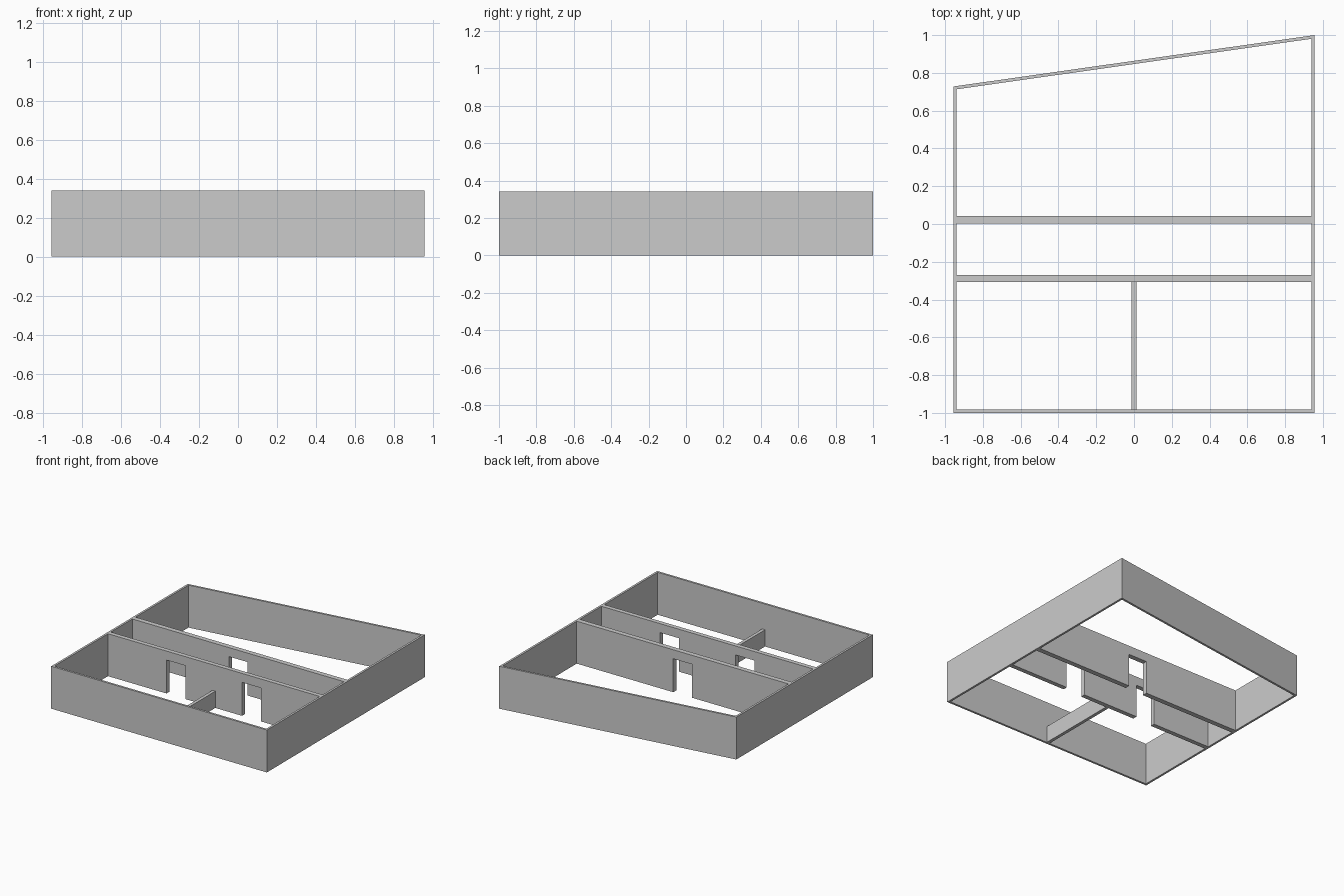
import bpy
import bmesh

cube = bpy.data.objects.get("Cube")
if cube:
    bpy.data.objects.remove(cube, do_unlink=True)

HEIGHT = 0.34
LOW_HEIGHT = 0.134
DOOR_HEIGHT = 0.268
HALF_W = 0.956
WALL = 0.017
INNER = HALF_W - WALL

grey = bpy.data.materials.new("plain grey")
grey.use_nodes = True
grey.diffuse_color = (0.6, 0.6, 0.6, 1)
for node in grey.node_tree.nodes:
    if node.type == 'BSDF_PRINCIPLED':
        node.inputs["Base Color"].default_value = grey.diffuse_color


def slab(name, outline, thickness, rim=0):
    """Thicken a flat outline along its normal; a rim leaves only a border."""
    bm = bmesh.new()
    face = bm.faces.new([bm.verts.new(p) for p in outline])
    bm.normal_update()
    if rim:
        bmesh.ops.inset_region(bm, faces=[face], thickness=rim,
                               use_boundary=True, use_even_offset=True)
        bmesh.ops.delete(bm, geom=[face], context='FACES_ONLY')
    mesh = bpy.data.meshes.new(name)
    bm.to_mesh(mesh)
    bm.free()
    mesh.materials.append(grey)
    obj = bpy.data.objects.new(name, mesh)
    bpy.context.collection.objects.link(obj)
    mod = obj.modifiers.new("thickness", 'SOLIDIFY')
    mod.thickness = thickness
    mod.offset = 1
    return obj


def door_wall(name, y_front, y_back, doors):
    """Cross wall with doorways open down to the floor."""
    profile = [(-INNER, 0)]
    for left, right in doors:
        profile += [(left, 0), (left, DOOR_HEIGHT),
                    (right, DOOR_HEIGHT), (right, 0)]
    profile += [(INNER, 0), (INNER, HEIGHT), (-INNER, HEIGHT)]
    slab(name, [(x, y_back, z) for x, z in profile], y_back - y_front)


# Outer walls, with the slanted back
slab("outer_walls", [(-HALF_W, -1, 0), (HALF_W, -1, 0),
                     (HALF_W, 1, 0), (-HALF_W, 0.728, 0)], HEIGHT, rim=WALL)

# Corridor walls
door_wall("front_corridor_wall", -0.306, -0.27, [(-0.42, -0.25), (0.25, 0.42)])
door_wall("back_corridor_wall", 0.003, 0.043, [(-0.083, 0.083)])

# Low partition between the two front rooms
slab("low_partition", [(-0.013, WALL - 1, 0), (0.013, WALL - 1, 0),
                       (0.013, -0.306, 0), (-0.013, -0.306, 0)], LOW_HEIGHT)
